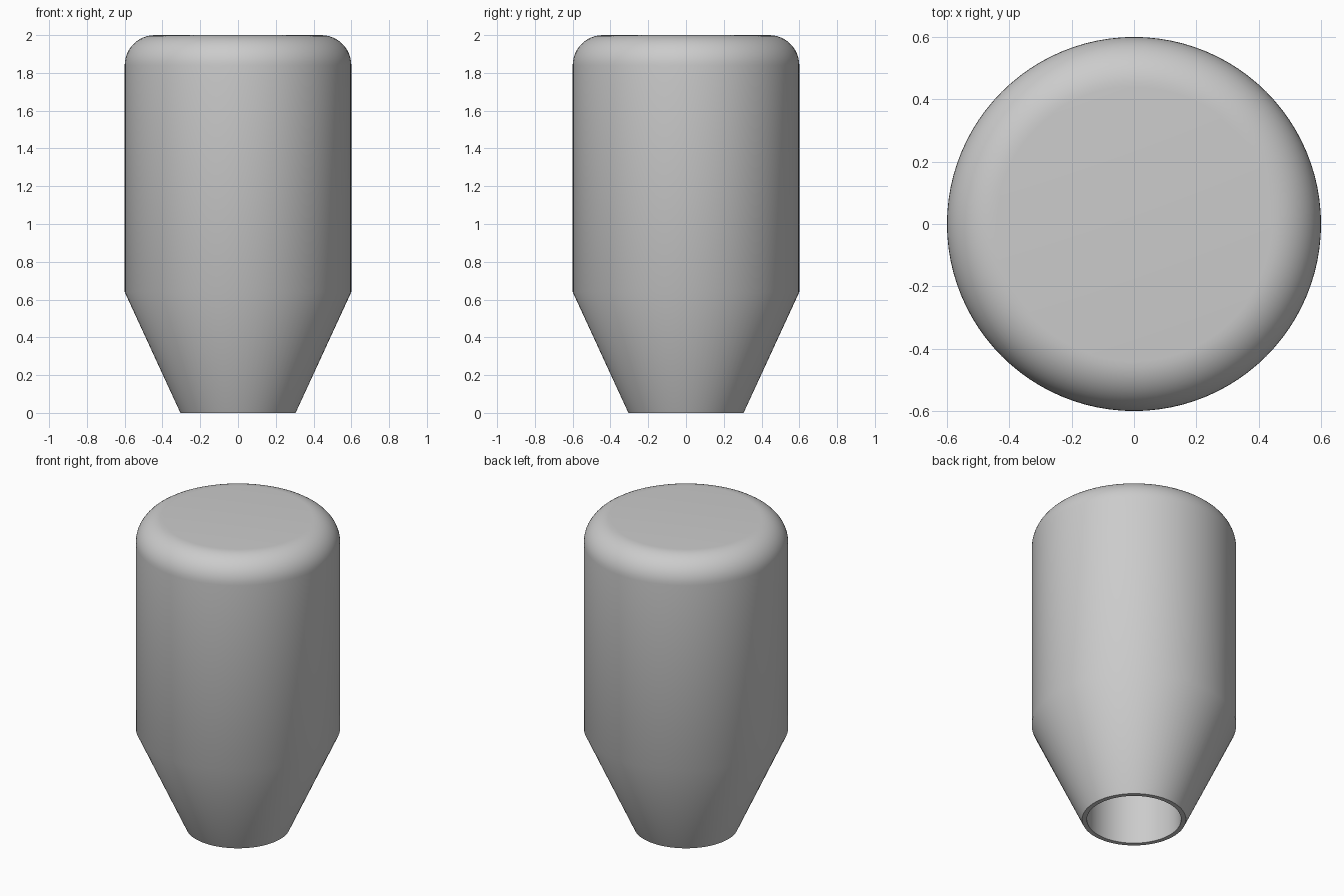
import bpy, bmesh, math
from mathutils import Matrix, Vector

cube = bpy.data.objects.get("Cube")
if cube:
    bpy.data.objects.remove(cube, do_unlink=True)

SEGMENTS = 96
BODY_R, NECK_R, BORE_R = 0.6, 0.305, 0.277
HEIGHT, SHOULDER_Z, BORE_DEPTH, FILLET = 2.0, 0.64, 1.2, 0.16

# Plain grey material
grey = bpy.data.materials.new("light_grey")
grey.use_nodes = True
colour = (0.6, 0.6, 0.6, 1.0)
grey.diffuse_color = colour
grey.node_tree.nodes["Principled BSDF"].inputs["Base Color"].default_value = colour

# Profile: blind bore, rim, tapered neck, straight body, rounded top
profile = [(0, BORE_DEPTH), (BORE_R, BORE_DEPTH), (BORE_R, 0),
           (NECK_R, 0), (BODY_R, SHOULDER_Z)]
for i in range(13):
    a = math.radians(90 * i / 12)
    profile.append((BODY_R - FILLET + FILLET * math.cos(a),
                    HEIGHT - FILLET + FILLET * math.sin(a)))
profile.append((0, HEIGHT))

# Revolve the profile into a closed solid
bm = bmesh.new()
verts = [bm.verts.new((r, 0, z)) for r, z in profile]
edges = [bm.edges.new(pair) for pair in zip(verts, verts[1:])]
bmesh.ops.spin(bm, geom=verts + edges, cent=(0, 0, 0), axis=(0, 0, 1),
               angle=math.tau, steps=SEGMENTS, use_merge=True)
bmesh.ops.remove_doubles(bm, verts=bm.verts, dist=0.0001)
bmesh.ops.recalc_face_normals(bm, faces=bm.faces)

mesh = bpy.data.meshes.new("knob_body")
bm.to_mesh(mesh)
bm.free()
mesh.materials.append(grey)
knob = bpy.data.objects.new("knob_body", mesh)
bpy.context.collection.objects.link(knob)

# Smooth round surfaces, crisp rim
bpy.ops.object.select_all(action="DESELECT")
knob.select_set(True)
bpy.context.view_layer.objects.active = knob
bpy.ops.object.shade_smooth_by_angle(angle=math.radians(30))
